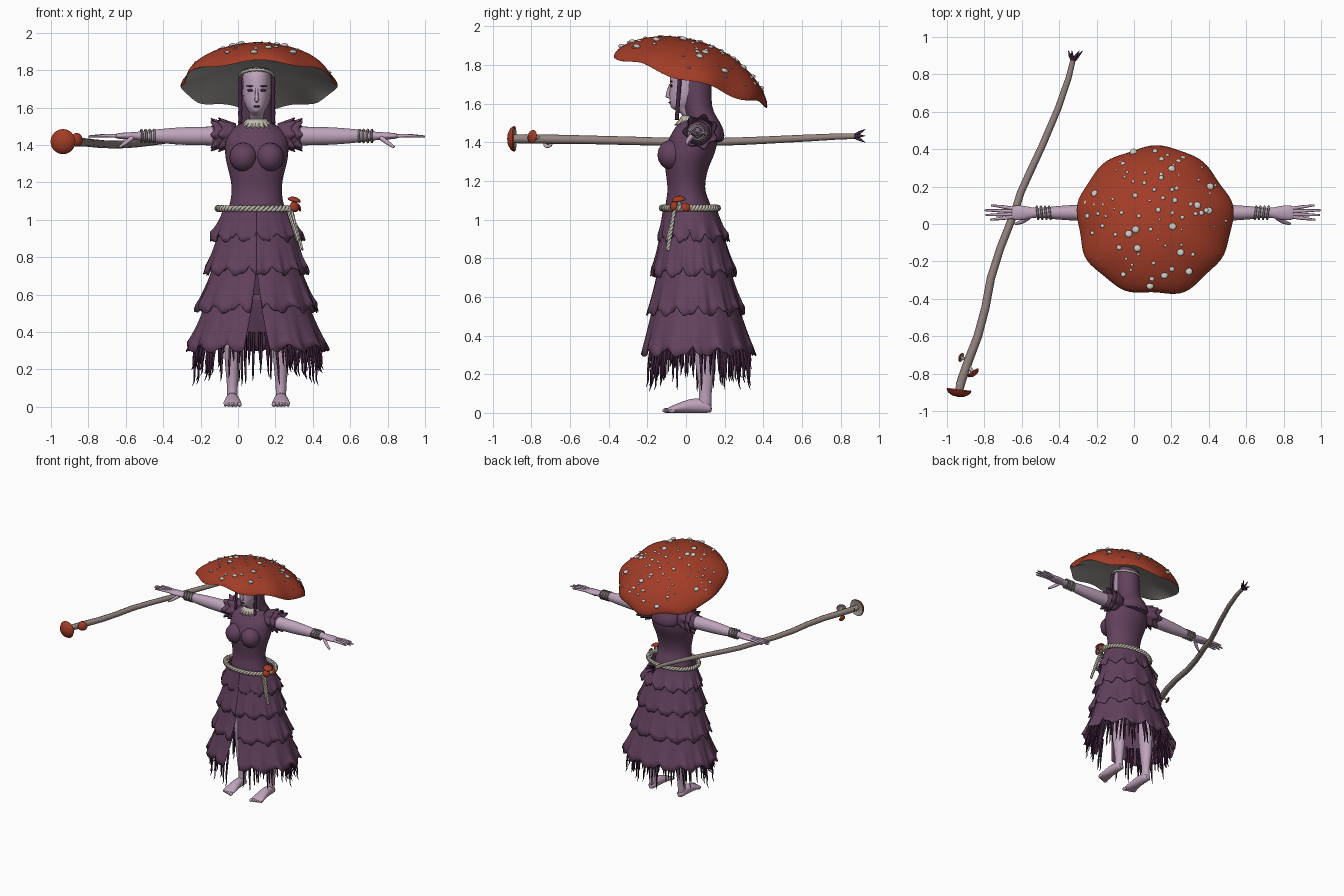
import bpy, bmesh, random
from math import sin, cos, pi, tau, sqrt, radians
from mathutils import Vector, Matrix

random.seed(4)
if "Cube" in bpy.data.objects:
    bpy.data.objects.remove(bpy.data.objects["Cube"])
CX = 0.1  # body centre line


def material(name, *rgb):
    m = bpy.data.materials.new(name)
    m.use_nodes = True
    m.diffuse_color = (*rgb, 1)
    m.node_tree.nodes["Principled BSDF"].inputs["Base Color"].default_value = (*rgb, 1)
    return m


PURPLE = material("purple cloth", 0.125, 0.054, 0.11)
PLUM = material("dark plum", 0.055, 0.018, 0.05)
RED = material("red cap", 0.36, 0.045, 0.02)
GILL = material("gill grey", 0.4, 0.37, 0.35)
SPOT = material("spot white", 0.6, 0.57, 0.54)
SKIN = material("lilac skin", 0.52, 0.37, 0.5)
WOOD = material("staff wood", 0.3, 0.235, 0.215)
ROPE = material("cream rope", 0.52, 0.48, 0.41)
BAND = material("bracelet grey", 0.22, 0.2, 0.19)


def finish(name, bm, mats, subsurf=0, thickness=0):
    bmesh.ops.recalc_face_normals(bm, faces=bm.faces)
    me = bpy.data.meshes.new(name)
    bm.to_mesh(me)
    bm.free()
    for m in mats:
        me.materials.append(m)
    me.shade_smooth()
    me.set_sharp_from_angle(angle=radians(50))
    ob = bpy.data.objects.new(name, me)
    bpy.context.collection.objects.link(ob)
    if thickness:
        ob.modifiers.new("thickness", "SOLIDIFY").thickness = thickness
    if subsurf:
        mod = ob.modifiers.new("smooth", "SUBSURF")
        mod.levels = mod.render_levels = subsurf
    return ob


def skin(name, rings, mats, caps=True, closed=True, rule=None, **kw):
    """Join rings of points with quads; rule(ring index) picks the colour."""
    bm = bmesh.new()
    vs = [[bm.verts.new(p) for p in r] for r in rings]
    n = len(vs[0])
    for k in range(len(vs) - 1):
        for i in range(n if closed else n - 1):
            j = (i + 1) % n
            f = bm.faces.new((vs[k][i], vs[k][j], vs[k + 1][j], vs[k + 1][i]))
            f.material_index = rule(k) if rule else 0
    if caps:
        bm.faces.new(vs[0])
        bm.faces.new(vs[-1])
    return finish(name, bm, mats, **kw)


def ring(c, u, v, n=20):
    return [Vector(c) + Vector(u) * sin(tau * i / n) - Vector(v) * cos(tau * i / n) for i in range(n)]


def flat_rings(rows, x=CX):
    # rows of height, half width, front y, back y
    return [ring((x, (a + b) / 2, z), (w, 0, 0), (0, (b - a) / 2, 0)) for z, w, a, b in rows]


def tubes(name, paths, mat, cyclic=False):
    """Round tubes through points (x, y, z, radius)."""
    cu = bpy.data.curves.new(name, "CURVE")
    cu.dimensions, cu.bevel_depth, cu.bevel_resolution, cu.use_fill_caps = "3D", 1, 2, True
    for path in paths:
        sp = cu.splines.new("POLY")
        sp.points.add(len(path) - 1)
        sp.use_cyclic_u = cyclic
        for p, (x, y, z, r) in zip(sp.points, path):
            p.co, p.radius = (x, y, z, 1), r
    tmp = bpy.data.objects.new(name + "_path", cu)
    bpy.context.collection.objects.link(tmp)
    dg = bpy.context.evaluated_depsgraph_get()
    me = bpy.data.meshes.new_from_object(tmp.evaluated_get(dg))
    bpy.data.objects.remove(tmp)
    bm = bmesh.new()
    bm.from_mesh(me)
    for f in bm.faces:
        f.material_index = 0
    bpy.data.meshes.remove(me)
    return finish(name, bm, [mat])


def balls(name, items, mat, frame=Matrix()):
    bm = bmesh.new()
    for c, s in items:
        bmesh.ops.create_uvsphere(bm, u_segments=12, v_segments=8, radius=1,
                                  matrix=frame @ Matrix.Translation(c) @ Matrix.Diagonal((*s, 1)))
    return finish(name, bm, [mat])


# Mushroom hat: tilted wavy dome with a shallow grey underside
HAT = Matrix.Translation((0.11, 0.02, 1.73)) @ Matrix.Rotation(radians(-18), 4, "X")


def dome(q):
    return 0.2 * max(0, 1 - q * q) ** 0.7


def hat_ring(q, h):
    out = []
    for i in range(90):
        a = tau * i / 90
        r = 0.415 * q * (1 + q ** 4 * (0.018 * sin(9 * a) + 0.012 * sin(5 * a + 1)))
        out.append(HAT @ Vector((r * cos(a), r * sin(a), h + 0.012 * q ** 4 * sin(7 * a))))
    return out


steps = [0.02, 0.2, 0.4, 0.55, 0.7, 0.8, 0.88, 0.94, 0.98, 1]
hat = [hat_ring(q, dome(q)) for q in steps] + [hat_ring(q, 0.09 * (1 - q * q) - 0.012) for q in steps[::-1]]
skin("mushroom_hat", hat, [RED, GILL], rule=lambda k: int(k >= len(steps)))
spots = []
for k in range(85):
    q = 0.94 * sqrt((k + random.random()) / 85)
    a = k * 2.4 + random.uniform(-0.4, 0.4)
    s = random.choice((0.006, 0.008, 0.011, 0.014, 0.02))
    spots.append(((0.415 * q * cos(a), 0.415 * q * sin(a), dome(q)), (s, s, s * 0.6)))
balls("hat_spots", spots, SPOT, HAT)

# Head, hood and face
skin("head", flat_rings([(1.46, .05, 0, .1), (1.55, .045, -.01, .09), (1.572, .036, -.075, .08),
                         (1.59, .052, -.084, .1), (1.63, .07, -.087, .11), (1.69, .076, -.085, .12),
                         (1.75, .076, -.087, .12), (1.82, .07, -.07, .12)]), [SKIN], subsurf=2)
skin("hood", flat_rings([(1.84, .085, -.03, .13), (1.7, .087, -.03, .135), (1.58, .085, -.02, .13),
                         (1.53, .09, 0, .16), (1.47, .12, .03, .2), (1.39, .13, .08, .205)]), [PURPLE], subsurf=1)
tubes("nose", [[(CX, -.08, 1.7, .007), (CX, -.093, 1.655, .01), (CX, -.095, 1.64, .012), (CX, -.08, 1.632, .008)]], SKIN)
face = [((CX, -.084, 1.606), (.018, .006, .006))]
for s in (-1, 1):
    face += [((CX + s * .032, -.076, 1.692), (.019, .006, .007)), ((CX + s * .034, -.076, 1.715), (.022, .006, .004))]
balls("eyes_brows_and_lips", face, PLUM)
tubes("side_braids", [[(CX + s * (.086 + .004 * (i % 2)), -.03 - .002 * i, 1.76 - .027 * i, .011)
                       for i in range(10)] for s in (-1, 1)], PLUM)
tubes("head_band", [[(CX + .088 * sin(a), .022 - .112 * cos(a), 1.77 + .033 * cos(a), .007 + .003 * (i % 2))
                     for i, a in enumerate(tau * k / 48 for k in range(48))]], ROPE, cyclic=True)


def ruffle(name, c, axis, u, v, length, r0, r1, teeth, wave, mat):
    """Flared collar with a toothed edge."""
    rings = []
    for t in (0, 0.35, 0.7, 1):
        row = []
        for i in range(72):
            a = tau * i / 72
            k = 1 + t * wave * sin(teeth * a)
            r = (r0 + (r1 - r0) * t) * k
            row.append(Vector(c) + Vector(axis) * length * t * k + Vector(u) * r * sin(a) - Vector(v) * r * cos(a))
        rings.append(row)
    skin(name, rings, [mat], caps=False, thickness=0.004)


ruffle("neck_frill", (CX, .035, 1.54), (0, 0, -1), (1, 0, 0), (0, 1, 0), .045, .055, .085, 18, .12, ROPE)

# Bodice
skin("bodice", flat_rings([(1.0, .17, -.11, .15), (1.08, .147, -.11, .13), (1.14, .135, -.095, .1), (1.2, .137, -.1, .1),
                           (1.28, .157, -.112, .12), (1.335, .172, -.115, .15), (1.4, .172, -.1, .165),
                           (1.45, .17, -.075, .165), (1.495, .13, -.045, .15), (1.53, .055, -.01, .11)]), [PURPLE], subsurf=2)
balls("bust", [((CX + s * .07, -.075, 1.335), (.076, .073, .078)) for s in (-1, 1)], PURPLE)

# Arms, hands, sleeves, legs and feet
for s, side in ((1, "left"), (-1, "right")):
    arm = [(.12, .055, .055), (.25, .05, .05), (.38, .045, .049), (.46, .04, .043), (.53, .035, .037), (.6, .026, .026),
           (.645, .027, .022), (.68, .038, .02), (.73, .041, .017), (.76, .036, .012)]
    skin(side + "_arm", [ring((CX + s * d, .06, 1.448), (0, y, 0), (0, 0, z)) for d, y, z in arm], [SKIN], subsurf=1)
    fingers = [[(CX + s * .74, .06 + o * .7, 1.448, .01), (CX + s * (.74 + e) / 1, .06 + o, 1.45, .009),
                (CX + s * (.74 + 2 * e), .06 + o * 1.25, 1.446, .005)]
               for o, e in ((-.03, .065), (-.01, .077), (.011, .08), (.032, .062))]
    thumb = [(CX + s * .665, .035, 1.438, .014), (CX + s * .7, .012, 1.412, .012), (CX + s * .735, .0, 1.388, .007)]
    tubes(side + "_fingers", fingers + [thumb], SKIN)
    tubes(side + "_bracelets", [[(CX + s * (d + .004 * sin(a)), .06 + .033 * sin(a), 1.448 + .033 * cos(a), .006)
                                 for a in (tau * i / 24 for i in range(24))] for d in (.55, .572, .594, .616)], BAND, cyclic=True)
    skin(side + "_sleeve", [ring((CX + s * d, .065, 1.447), (0, r, 0), (0, 0, r))
                            for d, r in ((.1, .06), (.17, .066), (.22, .06), (.25, .056))], [PURPLE], subsurf=1)
    for k, (d, r) in enumerate(((.11, .085), (.15, .082))):
        ruffle(f"{side}_shoulder_ruffle_{k}", (CX + s * d, .075, 1.455), (s, 0, 0), (0, 1, 0), (0, 0, 1),
               .085, .06, r, 7, .12, PURPLE)
    lx = CX + s * .13
    skin(side + "_leg", flat_rings([(.7, .06, .01, .15), (.32, .047, .04, .158), (.2, .038, .055, .15), (.1, .027, .072, .13),
                                    (.05, .029, .06, .134), (.015, .026, .06, .13)], lx), [SKIN], subsurf=1)
    foot = [(.135, .022, .04), (.11, .031, .065), (.05, .035, .082), (-.02, .043, .06), (-.07, .05, .038), (-.1, .048, .025)]
    skin(side + "_foot", [ring((lx, y, h / 2), (w, 0, 0), (0, 0, h / 2)) for y, w, h in foot], [SKIN], subsurf=1)
    balls(side + "_toes", [((lx + s * (.019 * k - .038), -.1 + .007 * k, .013), (.012 - .001 * k, .022, .013))
                           for k in range(5)], SKIN)

# Tiered skirt: the two lower tiers part at the front
tiers = [(1.06, .91, .18, .25, .02, .14, .04, .183), (.96, .73, .2, .277, .03, .16, .04, .22),
         (.79, .53, .225, .325, .04, .18, .05, .25), (.6, .32, .265, .375, .05, .215, .06, .295)]
for k, (z0, z1, w0, w1, c0, d0, c1, d1) in enumerate(tiers):
    rows, n = [], 160
    for j in range(9):
        t = j / 8
        f, row = t ** 1.25, []
        z = z0 + (z1 - z0) * t
        gap = max(0, .19 * (.74 - z) / .42) if k > 1 else 0
        for i in range(n + 1):
            a = gap + (tau - 2 * gap) * i / n
            scallop = abs(sin(6.5 * a + k)) + .35 * abs(sin(15 * a + 2 * k))
            fold = 1 + t * t * (.03 * sin(13 * a + 2 * k) + .012 * sin(29 * a))
            row.append((CX + (w0 + (w1 - w0) * f) * fold * sin(a),
                        c0 + (c1 - c0) * f - (d0 + (d1 - d0) * f) * fold * cos(a),
                        z + t ** 3 * (.03 - .045 * scallop)))
        rows.append(row)
    skin(f"skirt_tier_{k + 1}", rows, [PURPLE], caps=False, closed=False, thickness=0.005)

# Ragged fringe under the hem
strands = []
for k in range(84):
    a = .24 + (tau - .48) * (k + random.random()) / 84
    r, end, sway = random.uniform(.78, .92), random.uniform(.11, .25), random.uniform(-.05, .05)
    strands.append([(CX + .37 * (r + g) * sin(a + sway * t), .06 - .29 * (r + g) * cos(a + sway * t),
                     .4 + (end - .4) * t, w)
                    for t, g, w in ((0, -.06, .007), (.4, 0, .008), (.7, .03, .006), (.9, .03, .004), (1, .06, .001))])
tubes("hem_fringe", strands, PLUM)

# Twisted rope belt with hanging ends
tubes("rope_belt", [[(CX + (.208 + .009 * cos(26 * a + p)) * sin(a), .02 - (.143 + .009 * cos(26 * a + p)) * cos(a),
                      1.06 + .01 * sin(26 * a + p), .009) for a in (tau * i / 208 for i in range(208))]
                    for p in (0, pi)], ROPE, cyclic=True)
tubes("rope_ends", [[(.285 + .055 * t + o + .005 * sin(30 * t + p), -.06 - .035 * t + .005 * cos(30 * t + p),
                      1.05 - e * t, .007) for t in (i / 30 for i in range(31))]
                    for o, e in ((0, .21), (-.018, .16)) for p in (0, pi)], ROPE)


def mushroom(name, tip, direction, r, stem):
    """Small toadstool whose cap top sits at tip, facing direction."""
    m = Matrix.Translation(tip) @ Vector(direction).to_track_quat("Z", "Y").to_matrix().to_4x4()
    prof = [(.05, 0), (.5, -.08), (.85, -.28), (1, -.52), (.94, -.62), (.3, -.5), (.27, -.6), (.3, -stem / r)]
    skin(name, [[m @ Vector((r * a * cos(t), r * a * sin(t), r * h)) for t in (tau * i / 24 for i in range(24))]
                for a, h in prof], [RED, GILL], rule=lambda k: int(k > 3))


mushroom("belt_mushroom_top", (.305, -.04, 1.122), (.25, -.15, 1), .036, .06)
mushroom("belt_mushroom_front", (.31, -.075, 1.075), (.5, -.8, .3), .028, .05)
mushroom("belt_mushroom_side", (.335, .0, 1.07), (1, .1, .4), .024, .05)

# Crooked staff with toadstools at one end and a claw at the other
staff = [(-.325, .88, 1.432, .014), (-.35, .78, 1.43, .016), (-.405, .62, 1.422, .018), (-.49, .42, 1.412, .019),
         (-.555, .28, 1.406, .02), (-.605, .17, 1.403, .02), (-.64, .06, 1.402, .021), (-.715, -.13, 1.404, .021),
         (-.765, -.29, 1.408, .022), (-.795, -.45, 1.412, .022), (-.835, -.6, 1.415, .023), (-.885, -.73, 1.417, .024),
         (-.92, -.83, 1.418, .024), (-.935, -.89, 1.418, .022)]
tubes("staff", [staff], WOOD)
mushroom("staff_mushroom_large", (-.94, -.925, 1.418), (-.12, -1, 0), .067, .08)
mushroom("staff_mushroom_small", (-.85, -.81, 1.432), (.55, -.8, .15), .036, .07)
mushroom("staff_mushroom_back", (-.935, -.71, 1.39), (-.9, .3, -.35), .026, .06)
claws = []
for k in range(6):
    u, v = .036 * cos(tau * k / 6), .036 * sin(tau * k / 6)
    claws.append([(-.326, .87, 1.432, .011), (-.32 + .6 * u, .9, 1.433 + .6 * v, .008), (-.312 + u * 1.1, .928, 1.434 + v * 1.1, .001)])
tubes("staff_claw", claws, PLUM)
